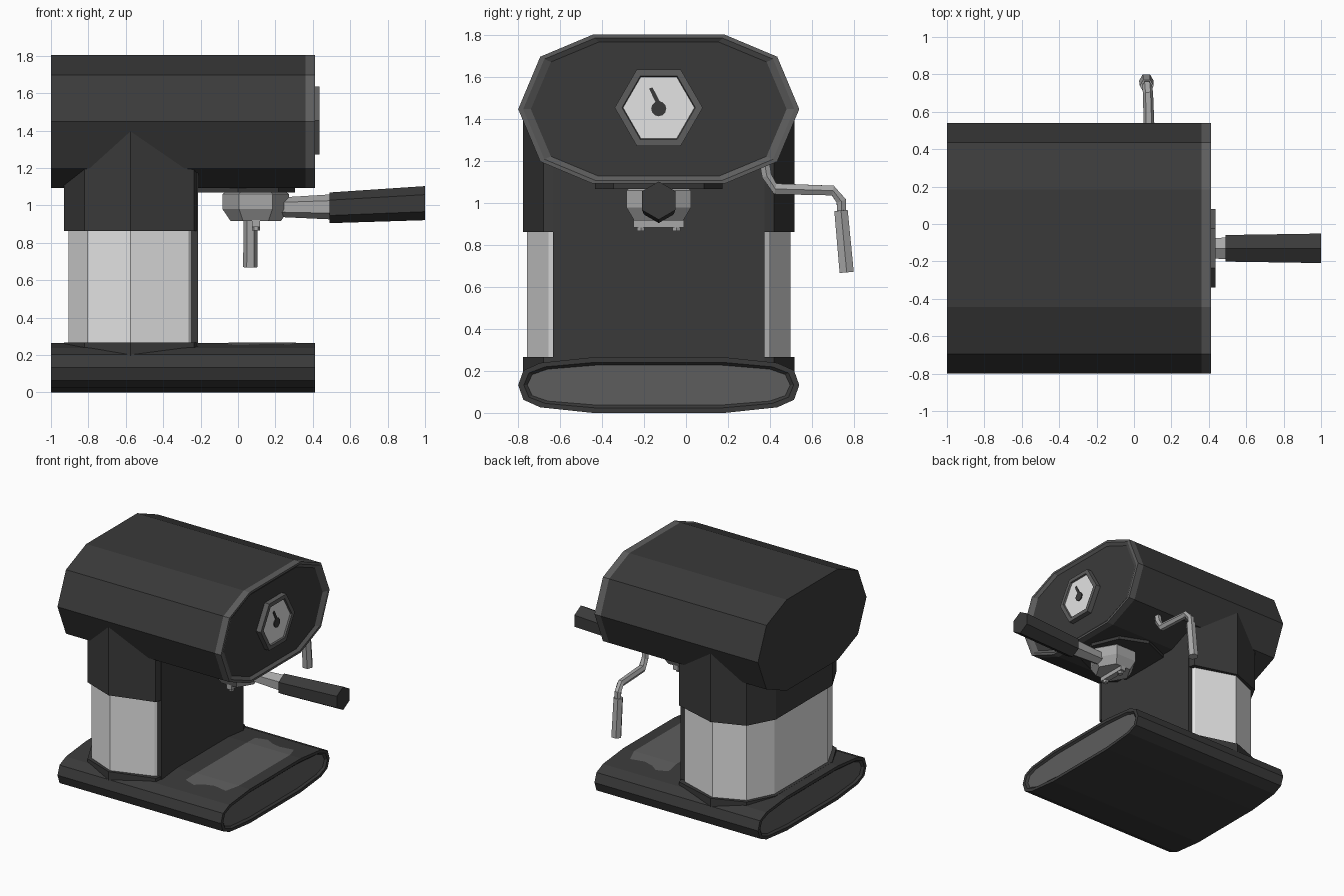
import bpy, bmesh, math
from mathutils import Vector

if "Cube" in bpy.data.objects:
    bpy.data.objects.remove(bpy.data.objects["Cube"])

CY = -0.13  # all parts share this centre line


def mat(name, v):
    m = bpy.data.materials.new(name)
    m.diffuse_color = (v, v, v, 1)
    m.use_nodes = True
    m.node_tree.nodes["Principled BSDF"].inputs["Base Color"].default_value = m.diffuse_color
    return m


DARK = mat("dark enamel", 0.042)
GREY = mat("grey trim", 0.11)
METAL = mat("brushed metal", 0.39)
STEEL = mat("light steel", 0.77)


def finish(name, bm, mats):
    bmesh.ops.recalc_face_normals(bm, faces=bm.faces)
    me = bpy.data.meshes.new(name)
    bm.to_mesh(me)
    bm.free()
    for m in mats:
        me.materials.append(m)
    ob = bpy.data.objects.new(name, me)
    bpy.context.collection.objects.link(ob)
    return ob


def loft(name, rings, mats, bands=None, caps=(0, 0)):
    """Skin a list of closed rings; bands gives a material index per band."""
    bm = bmesh.new()
    vs = [[bm.verts.new(p) for p in r] for r in rings]
    n = len(rings[0])
    for k in range(len(vs) - 1):
        for i in range(n):
            j = (i + 1) % n
            f = bm.faces.new((vs[k][i], vs[k][j], vs[k + 1][j], vs[k + 1][i]))
            f.material_index = bands[k] if bands else 0
    for ring, m in ((vs[0], caps[0]), (vs[-1], caps[1])):
        bm.faces.new(ring).material_index = m
    return finish(name, bm, mats)


def oval(quad, x, zc, sy=1, sz=1):
    """Mirror a quarter profile (last point on the y axis) into a ring at x."""
    right = quad + [(y, -z) for y, z in reversed(quad[:-1])]
    pts = right + [(-y, -z) for y, z in right]
    return [(x, CY + y * sy, zc + z * sz) for y, z in pts]


def ngon_x(x, r, zc, n=6, rot=0.0):
    a = [rot + i * math.tau / n for i in range(n)]
    return [(x, CY + r * math.cos(t), zc + r * math.sin(t)) for t in a]


def ngon_z(xc, z, r, n=6, rot=0.0, y=CY):
    a = [rot + i * math.tau / n for i in range(n)]
    return [(xc + r * math.cos(t), y + r * math.sin(t), z) for t in a]


def tube(name, path, radii, m):
    """Six-sided tube along a path."""
    path = [Vector(p) for p in path]
    rings = []
    for i, p in enumerate(path):
        d = (path[min(i + 1, len(path) - 1)] - path[max(i - 1, 0)]).normalized()
        u = Vector((1, 0, 0))
        u = (u - d * u.dot(d)).normalized()
        w = d.cross(u)
        rings.append([p + radii[i] * (u * math.cos(k * math.tau / 6) + w * math.sin(k * math.tau / 6))
                      for k in range(6)])
    return loft(name, rings, [m])


# Boiler housing with grey front rim and recessed dark face
B = [(0.315, 0.355), (0.565, 0.25), (0.67, 0)]
loft("boiler_housing",
     [oval(B, -1, 1.448), oval(B, 0.36, 1.448), oval(B, 0.413, 1.448),
      oval(B, 0.413, 1.448, 0.965, 0.955), oval(B, 0.395, 1.448, 0.91, 0.90)],
     [DARK, GREY], [0, 1, 1, 1])

# Base with grey recessed end panels
Q = [(0.315, 0.1325), (0.565, 0.106), (0.645, 0.07), (0.67, 0)]
Z = 0.1325
loft("base",
     [oval(Q, -0.985, Z, 0.935, 0.72), oval(Q, -1, Z, 0.96, 0.82), oval(Q, -1, Z),
      oval(Q, 0.413, Z), oval(Q, 0.413, Z, 0.96, 0.82), oval(Q, 0.398, Z, 0.935, 0.72)],
     [DARK, GREY], caps=(1, 1))

# Drip tray: thin sheet over the flat top with ragged flaps on both slopes
bm = bmesh.new()
flap = [(0.32, 0.315), (0.28, 0.42), (0.17, 0.40), (0.09, 0.42), (0.03, 0.46), (-0.06, 0.43), (-0.05, 0.315)]
lift = lambda y: 0.268 - max(0, y - 0.315) * 0.106
for s in (1, -1):
    bm.faces.new([bm.verts.new((x, CY + s * y, lift(y))) for x, y in flap])
bm.faces.new([bm.verts.new((x, CY + y, 0.268)) for x, y in
              ((-0.05, -0.315), (0.32, -0.315), (0.32, 0.315), (-0.05, 0.315))])
bmesh.ops.remove_doubles(bm, verts=bm.verts, dist=0.0005)
finish("drip_tray", bm, [GREY])


# Column: steel band between dark foot and dark collar
def column(name, half, z0, z1, m):
    ring = [(x, y) for x, y in half] + [(x, -y) for x, y in reversed(half)]
    loft(name, [[(x, CY + y, z) for x, y in ring] for z in (z0, z1)], [m])


WIDE = [(-0.93, 0.35), (-0.82, 0.555), (-0.575, 0.648), (-0.235, 0.55), (-0.222, 0.505)]
SLIM = [(-0.905, 0.33), (-0.805, 0.53), (-0.575, 0.627), (-0.265, 0.525), (-0.245, 0.50)]
column("column_foot", WIDE, 0.15, 0.266, DARK)
column("column_steel_band", SLIM, 0.25, 0.88, STEEL)
column("column_collar", WIDE, 0.862, 1.40, DARK)
column("column_front_panel", [(-0.25, 0.505), (-0.215, 0.505)], 0.2, 1.18, DARK)

# Pressure gauge with dial, hub and needle
loft("gauge",
     [ngon_x(0.38, 0.21, 1.455), ngon_x(0.435, 0.21, 1.455),
      ngon_x(0.435, 0.175, 1.455), ngon_x(0.423, 0.17, 1.455)],
     [GREY, STEEL], caps=(0, 1))
loft("gauge_hub", [ngon_x(0.422, 0.036, 1.45, 12), ngon_x(0.43, 0.036, 1.45, 12)], [DARK])
needle = [(-0.010, 0.02), (0.010, 0.026), (-0.030, 0.102), (-0.046, 0.096)]
loft("gauge_needle", [[(x, CY + y, 1.45 + z) for y, z in needle] for x in (0.422, 0.429)], [DARK])

# Brew head under the housing
loft("brew_head", [ngon_z(0, z, 0.305, 8) for z in (1.068, 1.12)], [DARK])

# Filter basket with a cross bar and two short spouts
loft("filter_basket",
     [ngon_z(0.095, 1.07, 0.165), ngon_z(0.095, 1.06, 0.178),
      ngon_z(0.095, 0.98, 0.178), ngon_z(0.095, 0.917, 0.135)], [METAL])
bar = [(0.074, -0.12), (0.118, -0.12), (0.118, 0.12), (0.074, 0.12)]
loft("spout_bar", [[(x, CY + y, z) for x, y in bar] for z in (0.885, 0.925)], [METAL])
for side, s in (("left", -1), ("right", 1)):
    loft("spout_" + side,
         [ngon_z(0.096, z, 0.021, 6, 0, CY + s * 0.085) for z in (0.866, 0.93)], [METAL])

# Handle: metal neck and dark grip
UP = math.pi / 2
loft("handle_neck", [ngon_x(0.22, 0.052, 0.99, 6, UP), ngon_x(0.50, 0.067, 0.992, 6, UP)], [METAL])
loft("handle_grip", [ngon_x(0.49, 0.082, 0.987, 6, UP), ngon_x(1.0, 0.091, 1.012, 6, UP)], [DARK])

# Steam wand with thicker tip
tube("steam_wand",
     [(0.085, 0.37, 1.22), (0.085, 0.385, 1.13), (0.083, 0.425, 1.068), (0.075, 0.70, 1.06),
      (0.07, 0.74, 1.01), (0.068, 0.743, 0.95)],
     [0.027, 0.027, 0.03, 0.027, 0.027, 0.025], METAL)
tube("steam_wand_tip", [(0.068, 0.739, 0.965), (0.066, 0.766, 0.67)], [0.037, 0.039], METAL)
